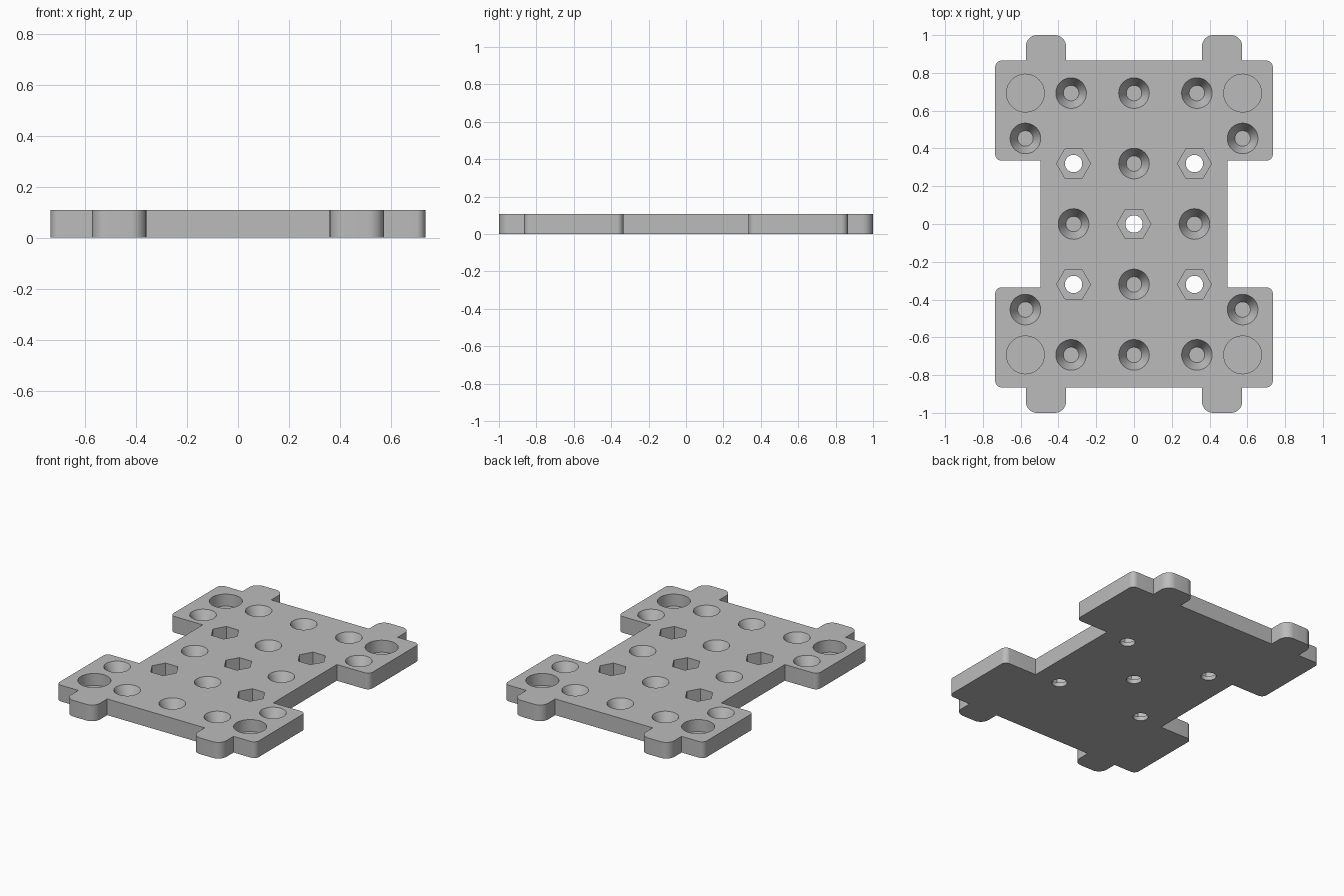
import bpy, bmesh
from math import pi, cos, sin, radians
from mathutils import Vector

if "Cube" in bpy.data.objects:
    bpy.data.objects.remove(bpy.data.objects["Cube"], do_unlink=True)

HEIGHT = 0.108
FLOOR = 0.028

grey = bpy.data.materials.new("plain grey")
grey.use_nodes = True
COLOUR = (0.5, 0.5, 0.5, 1)
grey.diffuse_color = COLOUR
grey.node_tree.nodes["Principled BSDF"].inputs["Base Color"].default_value = COLOUR


def make_object(name, bm):
    bmesh.ops.recalc_face_normals(bm, faces=bm.faces)
    mesh = bpy.data.meshes.new(name)
    bm.to_mesh(mesh)
    bm.free()
    obj = bpy.data.objects.new(name, mesh)
    mesh.materials.append(grey)
    bpy.context.collection.objects.link(obj)
    return obj


def rounded(corners, steps=8):
    """Round each (x, y, radius) right-angle corner of a closed outline."""
    points = []
    for i, (x, y, r) in enumerate(corners):
        p = Vector((x, y))
        if r == 0:
            points.append(p)
            continue
        a = (Vector(corners[i - 1][:2]) - p).normalized()
        b = (Vector(corners[(i + 1) % len(corners)][:2]) - p).normalized()
        centre = p + (a + b) * r
        for k in range(steps + 1):
            t = pi / 2 * k / steps
            points.append(centre - b * r * cos(t) - a * r * sin(t))
    return points


def add_cutter(bm, x, y, r_low, r_top, low, sides):
    """Add a straight or tapered plug from low up to the top surface and beyond."""
    top = HEIGHT + 0.02
    r_high = r_low + (r_top - r_low) * (top - low) / (HEIGHT - low)
    rings = []
    for r, z in ((r_low, low), (r_high, top)):
        rings.append([bm.verts.new((x + r * cos(2 * pi * i / sides),
                                    y + r * sin(2 * pi * i / sides), z))
                      for i in range(sides)])
    for i in range(sides):
        j = (i + 1) % sides
        bm.faces.new((rings[0][i], rings[0][j], rings[1][j], rings[1][i]))
    bm.faces.new(rings[0])
    bm.faces.new(rings[1])


def mirrored(x, y):
    return sorted({(sx * x, sy * y) for sx in (1, -1) for sy in (1, -1)})


# Plate outline: one quarter, mirrored around the centre
quarter = [(0.495, 0.335, 0), (0.735, 0.335, 0.035), (0.735, 0.865, 0.035),
           (0.573, 0.865, 0), (0.573, 1, 0.06), (0.36, 1, 0.06), (0.36, 0.865, 0)]
half = quarter + [(-x, y, r) for x, y, r in reversed(quarter)]
outline = half + [(x, -y, r) for x, y, r in reversed(half)]
bm = bmesh.new()
base = bm.faces.new([bm.verts.new((p.x, p.y, 0)) for p in rounded(outline)])
extruded = bmesh.ops.extrude_face_region(bm, geom=[base], use_keep_orig=True)
bmesh.ops.translate(bm, vec=(0, 0, HEIGHT),
                    verts=[v for v in extruded["geom"] if isinstance(v, bmesh.types.BMVert)])
plate = make_object("mounting_plate", bm)

# Pockets: countersinks, corner recesses and hexagonal nut seats
pockets = bmesh.new()
for spot in ((0.333, 0.693), (0, 0.693), (0.575, 0.453), (0, 0.32), (0.32, 0)):
    for x, y in mirrored(*spot):
        add_cutter(pockets, x, y, 0.041, 0.081, FLOOR, 48)
for x, y in mirrored(0.575, 0.693):
    add_cutter(pockets, x, y, 0.1, 0.1, FLOOR, 64)

# Through bores below the nut seats
bores = bmesh.new()
for x, y in mirrored(0.32, 0.32) + [(0, 0)]:
    add_cutter(pockets, x, y, 0.09, 0.09, FLOOR, 6)
    add_cutter(bores, x, y, 0.046, 0.046, -0.02, 40)

# Cut the holes and drop the cutters
bpy.context.view_layer.objects.active = plate
plate.select_set(True)
for name, cutter_mesh in (("pocket_cutter", pockets), ("bore_cutter", bores)):
    cutter = make_object(name, cutter_mesh)
    cutter.hide_render = True
    cut = plate.modifiers.new(name, 'BOOLEAN')
    cut.operation = 'DIFFERENCE'
    cut.solver = 'EXACT'
    cut.object = cutter
    bpy.ops.object.modifier_apply(modifier=name)
    bpy.data.objects.remove(cutter, do_unlink=True)

bpy.ops.object.shade_smooth_by_angle(angle=radians(30))
